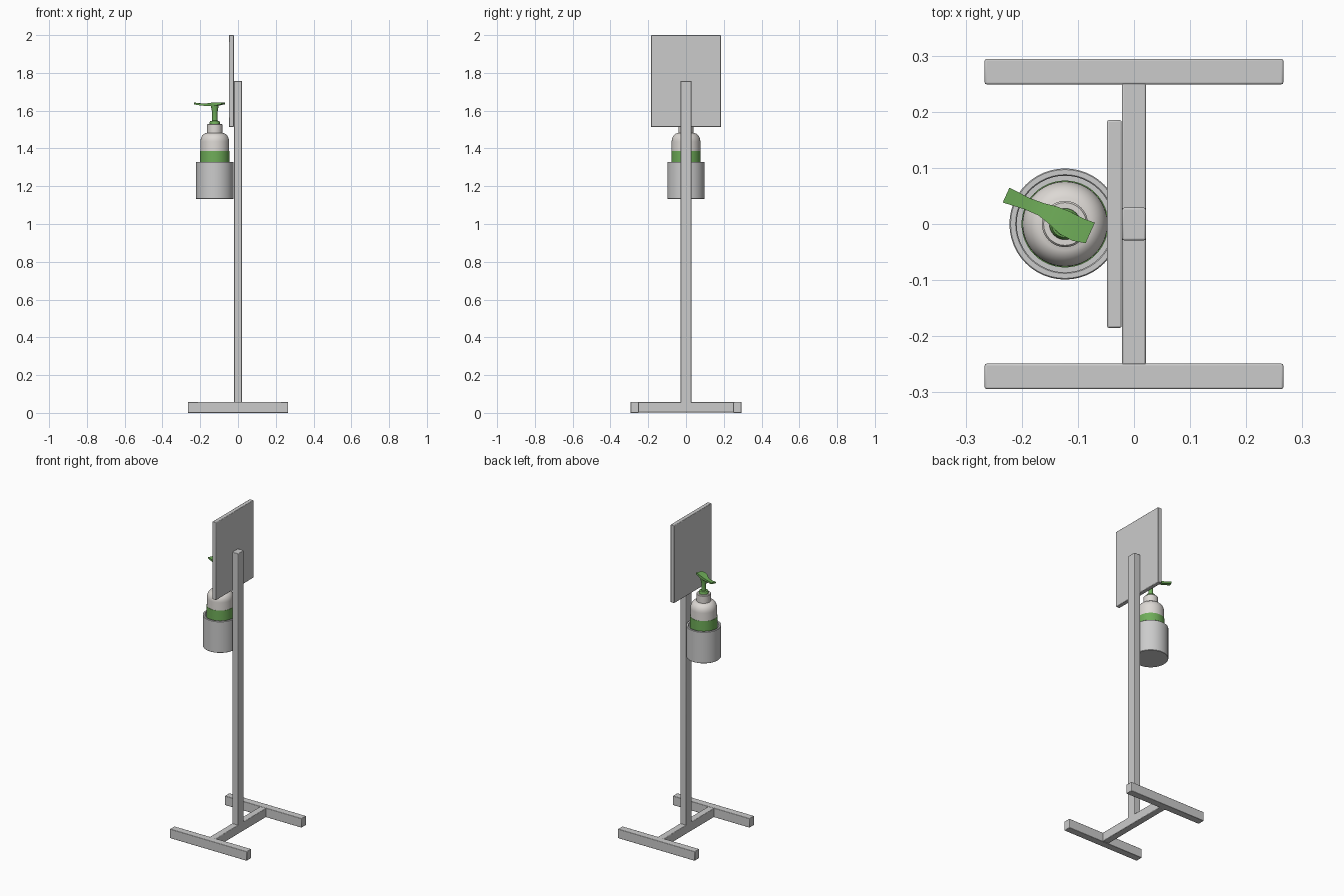
import bpy, bmesh, math
from mathutils import Vector

if "Cube" in bpy.data.objects:
    bpy.data.objects.remove(bpy.data.objects["Cube"])

CX = -0.123  # bottle and holder axis


def material(name, col):
    m = bpy.data.materials.new(name)
    m.diffuse_color = col
    m.use_nodes = True
    m.node_tree.nodes["Principled BSDF"].inputs["Base Color"].default_value = m.diffuse_color
    return m


green = material("green", (0.16, 0.42, 0.10, 1))
white = material("off_white", (0.72, 0.69, 0.66, 1))


def finish(name, bm, mat=None, bevel=0.0, smooth=True):
    bmesh.ops.recalc_face_normals(bm, faces=bm.faces)
    me = bpy.data.meshes.new(name)
    bm.to_mesh(me)
    bm.free()
    ob = bpy.data.objects.new(name, me)
    bpy.context.collection.objects.link(ob)
    if mat:
        me.materials.append(mat)
    if bevel:
        b = ob.modifiers.new("bevel", 'BEVEL')
        b.width, b.segments = bevel, 2
    if smooth:
        bpy.ops.object.select_all(action='DESELECT')
        ob.select_set(True)
        bpy.context.view_layer.objects.active = ob
        bpy.ops.object.shade_smooth_by_angle(angle=math.radians(35))
    return ob


def box(name, lo, hi, bevel=0.003):
    bm = bmesh.new()
    bmesh.ops.create_cube(bm, size=1)
    for v in bm.verts:
        v.co = Vector([lo[i] + (v.co[i] + 0.5) * (hi[i] - lo[i]) for i in range(3)])
    return finish(name, bm, bevel=bevel)


def lathe(name, profile, mat=None, n=48):
    bm = bmesh.new()
    vs = [bm.verts.new((CX + r, 0, z)) for r, z in profile]
    es = [bm.edges.new(p) for p in zip(vs, vs[1:])]
    bmesh.ops.spin(bm, geom=vs + es, cent=(CX, 0, 0), axis=(0, 0, 1),
                   angle=2 * math.pi, steps=n)
    bmesh.ops.remove_doubles(bm, verts=bm.verts, dist=1e-5)
    return finish(name, bm, mat)


# Base: two feet joined by a crossbar
for side, label in ((1, "back"), (-1, "front")):
    y0, y1 = sorted((side * 0.249, side * 0.294))
    box(label + "_foot", (-0.266, y0, 0), (0.266, y1, 0.058))
box("crossbar", (-0.021, -0.251, 0.002), (0.021, 0.251, 0.057))

# Upright and sign board
box("post", (-0.021, -0.029, 0.05), (0.021, 0.029, 1.757))
box("sign_board", (-0.048, -0.185, 1.514), (-0.022, 0.185, 2.0))

# Open cup that holds the bottle
lathe("bottle_holder", [(0, 1.132), (0.097, 1.132), (0.099, 1.134), (0.099, 1.327),
                        (0.097, 1.329), (0.088, 1.329), (0.086, 1.327),
                        (0.086, 1.145), (0, 1.145)])

# Bottle body with rounded shoulder
shoulder = [(0.040 + 0.036 * math.cos(a), 1.436 + 0.046 * math.sin(a))
            for a in (math.pi / 2 * i / 8 for i in range(9))]
lathe("bottle_body", [(0, 1.147), (0.070, 1.147), (0.076, 1.155)] + shoulder +
      [(0.036, 1.484), (0, 1.484)], white)
lathe("label_band", [(0.075, 1.27), (0.0775, 1.27), (0.0775, 1.387), (0.075, 1.387)], green)
lathe("bottle_cap", [(0, 1.480), (0.041, 1.480), (0.041, 1.526), (0.038, 1.530),
                     (0, 1.530)], white)

# Pump collar, stem and flared head
lathe("pump_stem", [(0, 1.528), (0.028, 1.528), (0.028, 1.538), (0.024, 1.545),
                    (0.014, 1.547), (0.014, 1.59), (0.018, 1.61), (0.021, 1.632),
                    (0, 1.632)], green, 32)

# Pump lever: sections (x, y, half width, bottom z, top z)
sections = [(-0.078, -0.016, 0.020, 1.634, 1.642), (-0.100, -0.010, 0.022, 1.629, 1.643),
            (-0.123, 0.002, 0.022, 1.625, 1.643), (-0.145, 0.016, 0.017, 1.624, 1.641),
            (-0.165, 0.026, 0.012, 1.625, 1.638), (-0.190, 0.036, 0.011, 1.627, 1.638),
            (-0.212, 0.045, 0.013, 1.630, 1.640), (-0.228, 0.0515, 0.0145, 1.634, 1.642)]
bm = bmesh.new()
nrm = Vector((0.413, 0.911))
rings = []
for x, y, w, z0, z1 in sections:
    rings.append([bm.verts.new((x + nrm.x * w * s, y + nrm.y * w * s, z))
                  for s, z in ((-1, z0), (1, z0), (1, z1), (-1, z1))])
for a, b in zip(rings, rings[1:]):
    for i in range(4):
        j = (i + 1) % 4
        bm.faces.new((a[i], a[j], b[j], b[i]))
bm.faces.new(rings[0])
bm.faces.new(rings[-1])
finish("pump_lever", bm, green)
